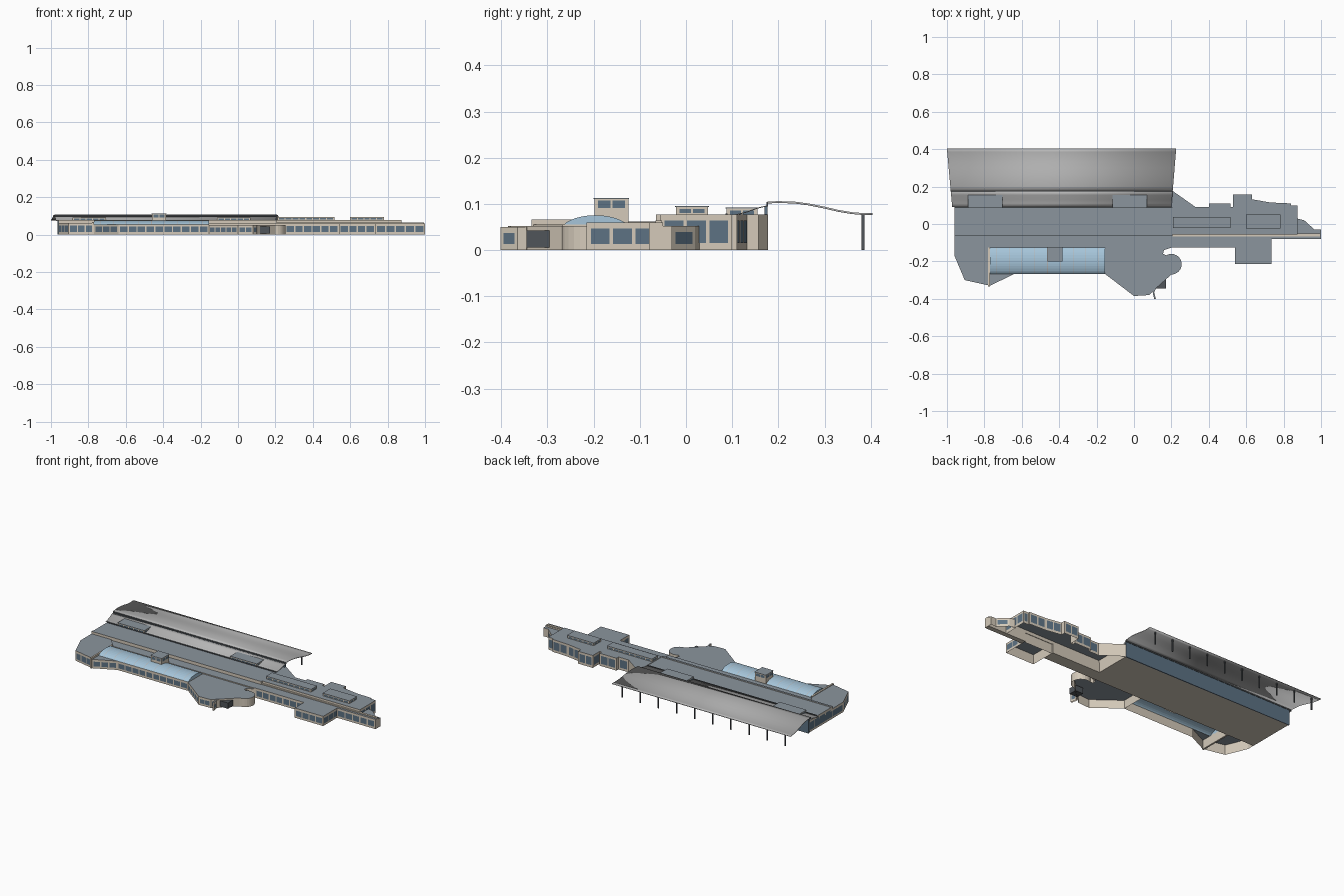
import bpy, bmesh, math
from mathutils import Vector

if "Cube" in bpy.data.objects:
    bpy.data.objects.remove(bpy.data.objects["Cube"])


def mat(name, r, g, b):
    m = bpy.data.materials.new(name)
    m.diffuse_color = (r, g, b, 1)
    m.use_nodes = True
    m.node_tree.nodes["Principled BSDF"].inputs["Base Color"].default_value = m.diffuse_color
    return m


WALL = mat("stone", 0.66, 0.59, 0.49)
ROOF = mat("roof_grey", 0.26, 0.30, 0.34)
GLASS = mat("window_blue", 0.11, 0.17, 0.23)
SKY = mat("vault_glass", 0.38, 0.56, 0.70)
METAL = mat("canopy_metal", 0.48, 0.48, 0.48)
DARK = mat("dark_trim", 0.08, 0.09, 0.10)


def finish(name, bm, mats):
    me = bpy.data.meshes.new(name)
    bm.to_mesh(me)
    bm.free()
    for m in mats:
        me.materials.append(m)
    ob = bpy.data.objects.new(name, me)
    bpy.context.collection.objects.link(ob)
    return ob


def face(bm, pts, mi=0):
    f = bm.faces.new([bm.verts.new(p) for p in pts])
    f.material_index = mi


def building(name, pts, h, z0=0.0, glaze=(), roof=True, bottom=False, win=None, pitch=0.05):
    """Walls round a counter-clockwise outline, flat roof, rows of window panels."""
    bm = bmesh.new()
    lo, hi = win or (z0 + 0.013, h - 0.013)
    for i, a in enumerate(pts):
        b = pts[(i + 1) % len(pts)]
        face(bm, [(*a, z0), (*b, z0), (*b, h), (*a, h)])
        if i in glaze:
            d = Vector((b[0] - a[0], b[1] - a[1], 0))
            L = d.length
            d.normalize()
            off = Vector((d.y, -d.x, 0)) * 0.0012
            n = max(1, round((L - 0.01) / pitch))
            w = (L - 0.01) / n
            for k in range(n):
                p = Vector((*a, 0)) + d * (0.005 + k * w + w * 0.08) + off
                q = p + d * w * 0.84
                face(bm, [(p.x, p.y, lo), (q.x, q.y, lo), (q.x, q.y, hi), (p.x, p.y, hi)], 2)
    if roof:
        face(bm, [(*p, h) for p in pts], 1)
    if bottom:
        face(bm, [(*p, z0) for p in reversed(pts)])
    return finish(name, bm, [WALL, ROOF, GLASS])


def rect(x0, x1, y0, y1):
    return [(x0, y0), (x1, y0), (x1, y1), (x0, y1)]  # edges: front, right, back, left


def box(name, x0, x1, y0, y1, z0, z1, m):
    bm = bmesh.new()
    bmesh.ops.create_cube(bm, size=1)
    for v in bm.verts:
        v.co = ((x0 + x1) / 2 + v.co.x * (x1 - x0), (y0 + y1) / 2 + v.co.y * (y1 - y0),
                (z0 + z1) / 2 + v.co.z * (z1 - z0))
    return finish(name, bm, [m])


# Main hall: low front aisle, parapet band, tall body
building("front_aisle", rect(-0.96, 0.205, -0.125, -0.065), 0.058, bottom=True, glaze=(3,))
building("hall_parapet", rect(-0.96, 0.205, -0.065, -0.052), 0.077, bottom=True)
building("hall_body", rect(-0.96, 0.205, -0.052, 0.175), 0.074, bottom=True, glaze=(3,))
box("back_glass_wall", -0.965, 0.205, 0.17, 0.176, 0, 0.096, GLASS)
box("roof_seam", -0.96, 0.205, 0.085, 0.09, 0.07, 0.079, DARK)

# Left pod with its end fin
building("left_pod", [(-0.96, 0.09), (-0.96, -0.17), (-0.905, -0.30), (-0.77, -0.33), (-0.77, -0.125)],
         0.062, glaze=(0, 1, 2))
box("left_fin", -0.78, -0.77, -0.335, -0.125, 0, 0.066, WALL)

# Glazed gallery with barrel vault
building("gallery", [(-0.77, -0.125), (-0.77, -0.33), (-0.64, -0.267), (-0.155, -0.267), (-0.155, -0.125)],
         0.055, glaze=(1, 2), roof=False)
bm = bmesh.new()
face(bm, [(-0.77, -0.267, 0.055), (-0.77, -0.33, 0.055), (-0.64, -0.267, 0.055)])
finish("gallery_corner_roof", bm, [ROOF])


def arc(s=0.0, n=12):
    return [(-0.196 - 0.071 * math.cos(math.pi * (0.12 + 0.76 * i / n)) / math.cos(math.pi * 0.12),
             0.053 + s + 0.0225 * (math.sin(math.pi * (0.12 + 0.76 * i / n)) - 0.368) / 0.632)
            for i in range(n + 1)]


bm = bmesh.new()
A = arc()
for (y0, z0), (y1, z1) in zip(A, A[1:]):
    face(bm, [(-0.77, y0, z0), (-0.155, y0, z0), (-0.155, y1, z1), (-0.77, y1, z1)])
for x in (-0.77, -0.155):
    face(bm, [(x, y, z) for y, z in A])
bmesh.ops.remove_doubles(bm, verts=bm.verts, dist=1e-5)
bmesh.ops.recalc_face_normals(bm, faces=bm.faces)
finish("barrel_vault", bm, [SKY])
bm = bmesh.new()
R = arc(0.001)
for k in range(9):
    x = -0.77 + 0.615 * (k + 0.5) / 9
    for (y0, z0), (y1, z1) in zip(R, R[1:]):
        face(bm, [(x - 0.0015, y0, z0), (x + 0.0015, y0, z0), (x + 0.0015, y1, z1), (x - 0.0015, y1, z1)])
finish("vault_ribs", bm, [METAL])

# Right pod with its round bay and entrance screen
bay = [(0.2 + 0.055 * math.cos(math.radians(t)), -0.215 + 0.055 * math.sin(math.radians(t)))
       for t in range(-90, 121, 15)]
pod = [(-0.155, -0.125), (-0.155, -0.267), (0.0, -0.385), (0.08, -0.38), (0.105, -0.355), (0.2, -0.27)]
building("right_pod", pod + bay[1:] + [(0.155, -0.16), (0.16, -0.14), (0.205, -0.125)], 0.052,
         glaze=(1, 2, 3), pitch=0.04)
building("entrance_screen", [(0.1, -0.365), (0.108, -0.402), (0.117, -0.402), (0.108, -0.365), (0.118, -0.345),
                             (0.11, -0.34)], 0.05, glaze=(2,))
box("entrance_door", 0.118, 0.172, -0.345, -0.295, 0.006, 0.042, DARK)

# Front wing on the right
building("wing_front", rect(0.205, 0.54, -0.125, -0.05), 0.06, glaze=(0,), bottom=True)
building("wing_block", rect(0.54, 0.735, -0.215, -0.06), 0.06, glaze=(0, 1, 3))
building("wing_strip", rect(0.735, 1.0, -0.08, -0.05), 0.06, glaze=(0,), bottom=True)
building("wing_tip", [(0.87, -0.05), (1.0, -0.05), (1.0, -0.03), (0.965, -0.03), (0.91, 0.02), (0.87, 0.03)],
         0.052, glaze=(3,))
box("wing_parapet", 0.205, 0.995, -0.066, -0.052, 0.055, 0.064, WALL)

# Stepped back wing on the right
back = [(0.205, -0.055), (0.875, -0.055), (0.875, 0.10), (0.84, 0.10), (0.84, 0.11), (0.73, 0.115),
        (0.63, 0.132), (0.63, 0.157), (0.53, 0.157), (0.53, 0.09), (0.515, 0.09), (0.515, 0.11),
        (0.40, 0.11), (0.40, 0.09), (0.33, 0.09), (0.205, 0.178)]
building("wing_back", back, 0.077, glaze=(1, 2, 4, 5, 7, 8, 11, 13), win=(0.015, 0.064))

# Rooftop clerestory boxes and tower
for name, r, z0, z1 in (("lantern_a", rect(0.21, 0.515, -0.02, 0.035), 0.077, 0.093),
                        ("lantern_b", rect(0.6, 0.78, -0.022, 0.048), 0.077, 0.093),
                        ("lantern_c", rect(-0.885, -0.705, 0.088, 0.155), 0.074, 0.09),
                        ("lantern_d", rect(-0.112, 0.067, 0.088, 0.155), 0.074, 0.09),
                        ("tower", rect(-0.46, -0.385, -0.198, -0.125), 0.05, 0.111)):
    building(name, r, z1, z0, glaze=(0, 1, 2, 3), win=(z1 - 0.013 - 0.007 * (name == "tower"), z1 - 0.004),
             pitch=0.035)
    box(name + "_cap", r[0][0] - 0.002, r[1][0] + 0.002, r[0][1] - 0.002, r[2][1] + 0.002, z1, z1 + 0.002, ROOF)


# Swept canopy: profile lofted between slightly splayed ends
def sweep(name, prof, m, thick):
    bm = bmesh.new()
    rows = []
    for y, z in prof:
        s = 0.028 * (y - 0.09) / 0.31
        rows.append([bm.verts.new((-0.972 - s, y, z)), bm.verts.new((0.2 + s * 0.9, y, z))])
    for a, b in zip(rows, rows[1:]):
        bm.faces.new([a[0], a[1], b[1], b[0]])
    ob = finish(name, bm, [m])
    ob.modifiers.new("thickness", "SOLIDIFY").thickness = thick
    for p in ob.data.polygons:
        p.use_smooth = True


sweep("canopy_inner", [(0.09, 0.075), (0.11, 0.078), (0.13, 0.083), (0.155, 0.092), (0.176, 0.097)], METAL, 0.002)
sweep("canopy", [(0.176, 0.105), (0.2, 0.106), (0.235, 0.105), (0.265, 0.101), (0.3, 0.094), (0.33, 0.087),
                 (0.36, 0.082), (0.385, 0.080), (0.404, 0.080)], METAL, 0.004)
box("canopy_fascia", -0.98, 0.207, 0.174, 0.178, 0.094, 0.104, DARK)
for i in range(10):
    x = -0.95 + i * 1.12 / 9
    box("canopy_post_%d" % i, x - 0.003, x + 0.003, 0.38, 0.386, 0, 0.079, DARK)
